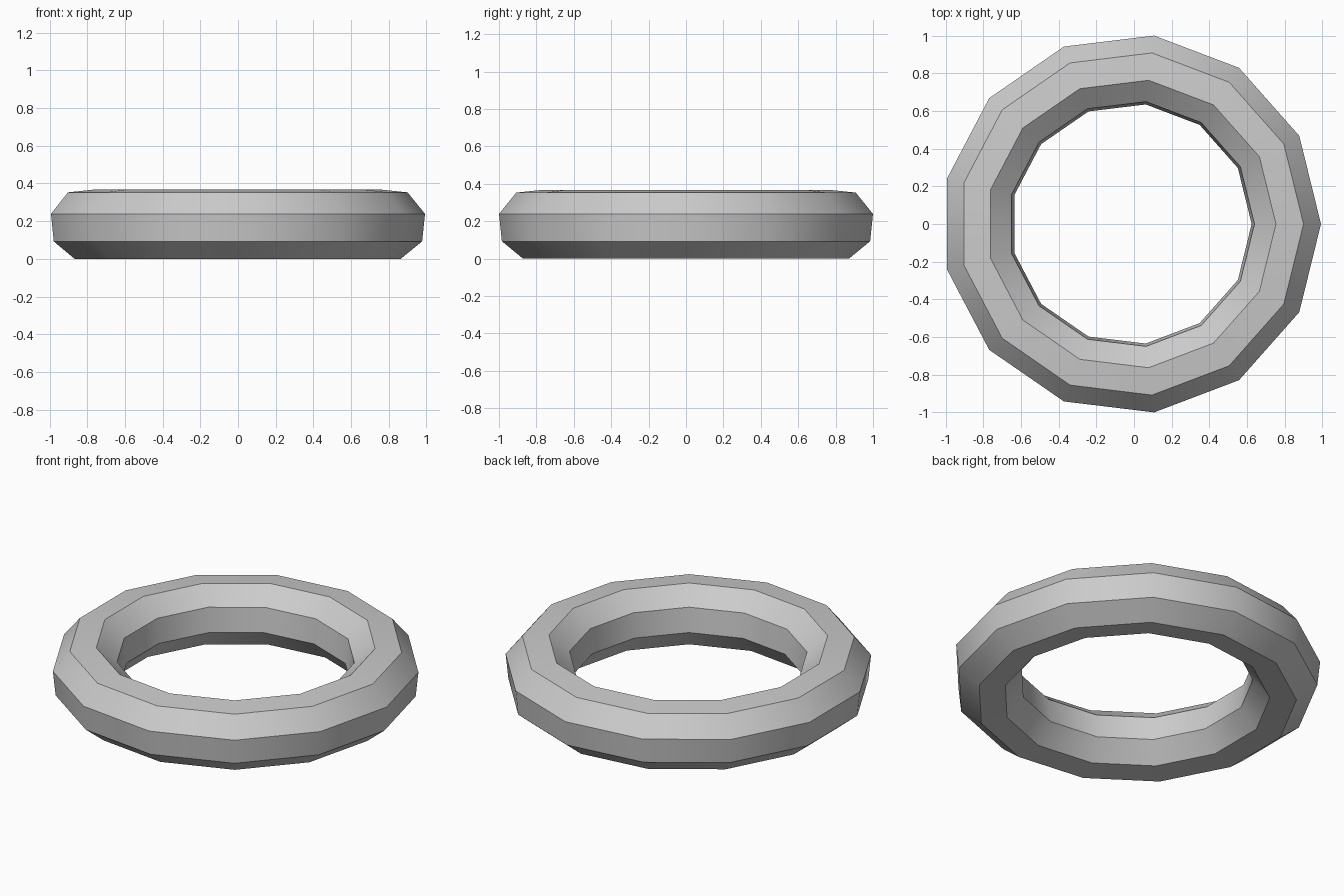
import bpy, bmesh
from math import cos, sin, radians, tau

if "Cube" in bpy.data.objects:
    bpy.data.objects.remove(bpy.data.objects["Cube"])

SEGMENTS, SIDES = 13, 8
MAJOR, MINOR, TILT = 0.823, 0.192, radians(16.6)
SHIFT_X = -0.0147          # odd segment count: recentre the bounds
HEIGHT = MINOR * sin(TILT + 2 * tau / SIDES)   # half height of the tilted octagon

# Ring: tilted octagon swept around z in 13 steps
bm = bmesh.new()
rings = []
for i in range(SEGMENTS):
    a = tau * i / SEGMENTS
    ring = []
    for j in range(SIDES):
        b = TILT + tau * j / SIDES
        r = MAJOR + MINOR * cos(b)
        ring.append(bm.verts.new((r * cos(a) + SHIFT_X, r * sin(a), HEIGHT + MINOR * sin(b))))
    rings.append(ring)
for i in range(SEGMENTS):
    p, q = rings[i], rings[(i + 1) % SEGMENTS]
    for j in range(SIDES):
        k = (j + 1) % SIDES
        bm.faces.new((p[j], q[j], q[k], p[k]))
bmesh.ops.recalc_face_normals(bm, faces=bm.faces)

mesh = bpy.data.meshes.new("ring")
bm.to_mesh(mesh)
bm.free()
ring_obj = bpy.data.objects.new("ring", mesh)
bpy.context.collection.objects.link(ring_obj)

# Smooth around the ring, keep the octagon edges sharp
bpy.context.view_layer.objects.active = ring_obj
ring_obj.select_set(True)
bpy.ops.object.shade_smooth_by_angle(angle=radians(30))
